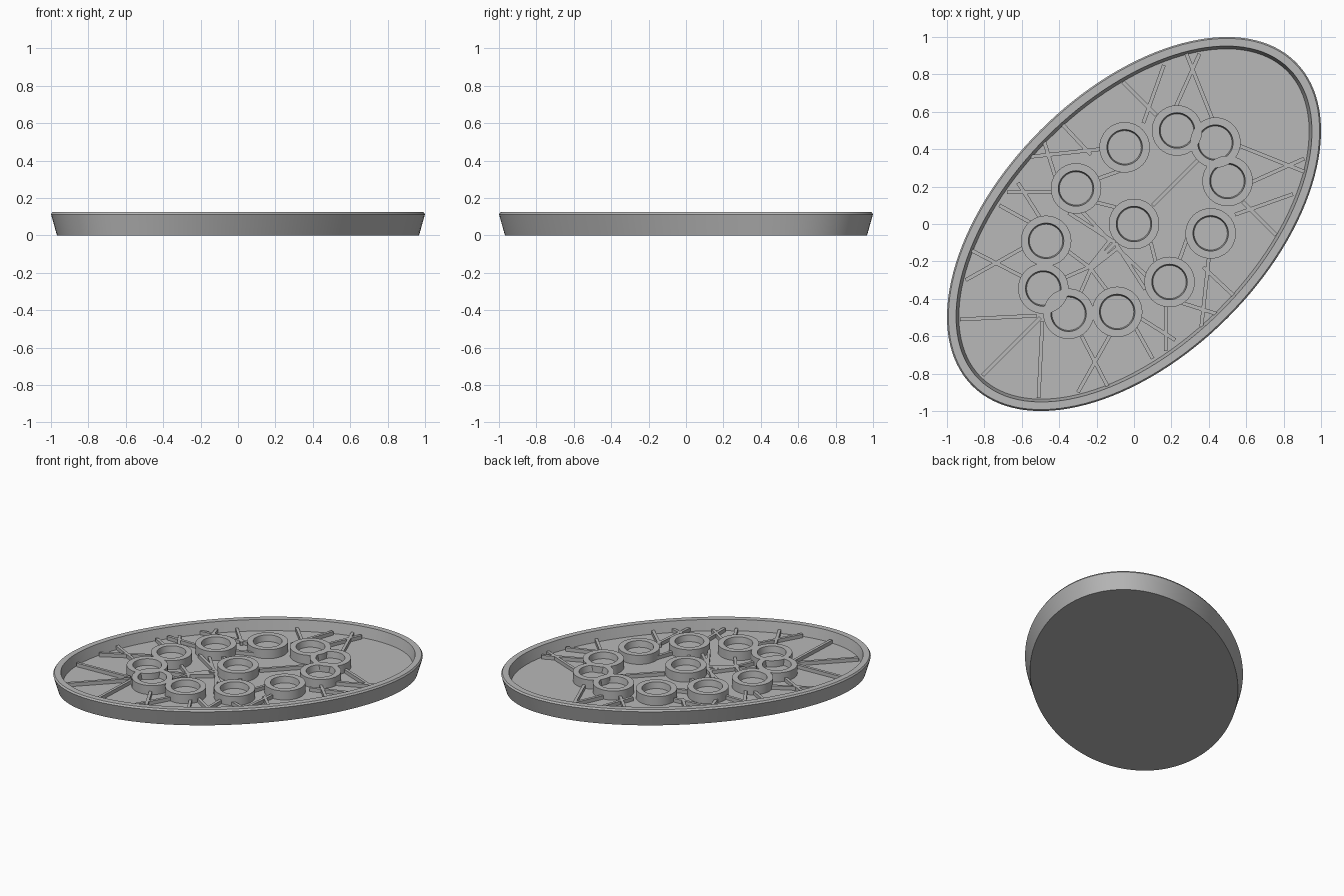
import bpy, bmesh, math
from mathutils import Vector

cube = bpy.data.objects.get("Cube")
if cube:
    bpy.data.objects.remove(cube, do_unlink=True)

grey = bpy.data.materials.new("plain grey")
grey.use_nodes = True
COLOUR = (0.48, 0.48, 0.48, 1)
grey.diffuse_color = COLOUR
grey.node_tree.nodes["Principled BSDF"].inputs["Base Color"].default_value = COLOUR

LONG, SHORT = 1.2235, 0.709      # half axes of the oval
TILT = math.radians(45)
FLOOR = 0.05


def finish(bm, name):
    bmesh.ops.recalc_face_normals(bm, faces=bm.faces)
    mesh = bpy.data.meshes.new(name)
    bm.to_mesh(mesh)
    bm.free()
    mesh.materials.append(grey)
    obj = bpy.data.objects.new(name, mesh)
    bpy.context.collection.objects.link(obj)
    bpy.ops.object.select_all(action='DESELECT')
    obj.select_set(True)
    bpy.context.view_layer.objects.active = obj
    bpy.ops.object.shade_smooth_by_angle(angle=math.radians(30))
    return obj


def skin_oval(name, long, short, profile, sides, centre=(0, 0)):
    """Closed solid from (inset, height) steps round an oval, capped at both ends."""
    bm = bmesh.new()
    loops = []
    for inset, z in profile:
        loop = []
        for i in range(sides):
            t = math.tau * i / sides
            u, v = (long - inset) * math.cos(t), (short - inset) * math.sin(t)
            x = u * math.cos(TILT) - v * math.sin(TILT)
            y = u * math.sin(TILT) + v * math.cos(TILT)
            loop.append(bm.verts.new((centre[0] + x, centre[1] + y, z)))
        loops.append(loop)
    for low, high in zip(loops, loops[1:]):
        for i in range(sides):
            j = (i + 1) % sides
            bm.faces.new((low[i], low[j], high[j], high[i]))
    bm.faces.new(loops[0][::-1])
    bm.faces.new(loops[-1])
    return finish(bm, name)


def add_rib(bm, start, end, width=0.02, top=0.076):
    a, b = Vector((*start, 0)), Vector((*end, 0))
    side = (b - a).normalized().cross(Vector((0, 0, 1))) * width / 2
    corners = [a - side, b - side, b + side, a + side]
    base = [bm.verts.new((p.x, p.y, FLOOR - 0.01)) for p in corners]
    roof = [bm.verts.new((p.x, p.y, top)) for p in corners]
    bm.faces.new(base[::-1])
    bm.faces.new(roof)
    for i in range(4):
        j = (i + 1) % 4
        bm.faces.new((base[i], base[j], roof[j], roof[i]))


# Oval tray with flared wall, small rim bevel and sunken floor
skin_oval("oval_tray", LONG, SHORT,
          [(0.033, 0), (0, 0.113), (0.008, 0.125), (0.05, 0.125), (0.066, FLOOR)], 128)

# Round cups, mirrored across the long axis of the tray
half = [(-.05, .41), (.23, .5), (-.31, .19), (-.47, -.09), (-.485, -.345)]
cups = [(0, 0), (.435, .435), (-.35, -.48)]
for x, y in half:
    cups.append((x, y))
    if (x, y) != half[-1]:
        cups.append((y, x))
for n, spot in enumerate(cups):
    skin_oval(f"cup_{n + 1}", 0.135, 0.135,
              [(0, FLOOR - 0.01), (0, 0.115), (0.04, 0.115), (0.046, 0.07)], 40, spot)

# Thin floor ribs, in hundredths, mirrored the same way
ribs = [
    (-52, -49, -93, -51), (28, 91, 42, 56), (35, 91, 22, 62), (16, 85, 5, 54),
    (-6, 76, 12, 58), (-38, 53, -23, 37), (-55, 36, -18, 40), (-48, 44, -42, 25),
    (-68, 17, -43, 17), (-62, 22, -50, 3), (-89, -13, -60, -28), (-90, -30, -58, -12),
    (-72, 10, -54, 0), (-36, -14, -24, -23), (-24, -23, -40, -30), (-28, 7, -13, -9),
    (-13, -9, -24, -23), (-20, 24, -6, 29), (-10, 9, -22, 12), (-35, 6, -10, -10),
]
bm = bmesh.new()
for a, b, c, d in ribs:
    a, b, c, d = (v / 100 for v in (a, b, c, d))
    add_rib(bm, (a, b), (c, d))
    add_rib(bm, (b, a), (d, c))
# Ribs lying along the mirror line
add_rib(bm, (-.5, -.5), (-.81, -.81))
add_rib(bm, (.1, .1), (.34, .34))
add_rib(bm, (-.24, -.24), (-.1, -.1))
finish(bm, "floor_ribs")
